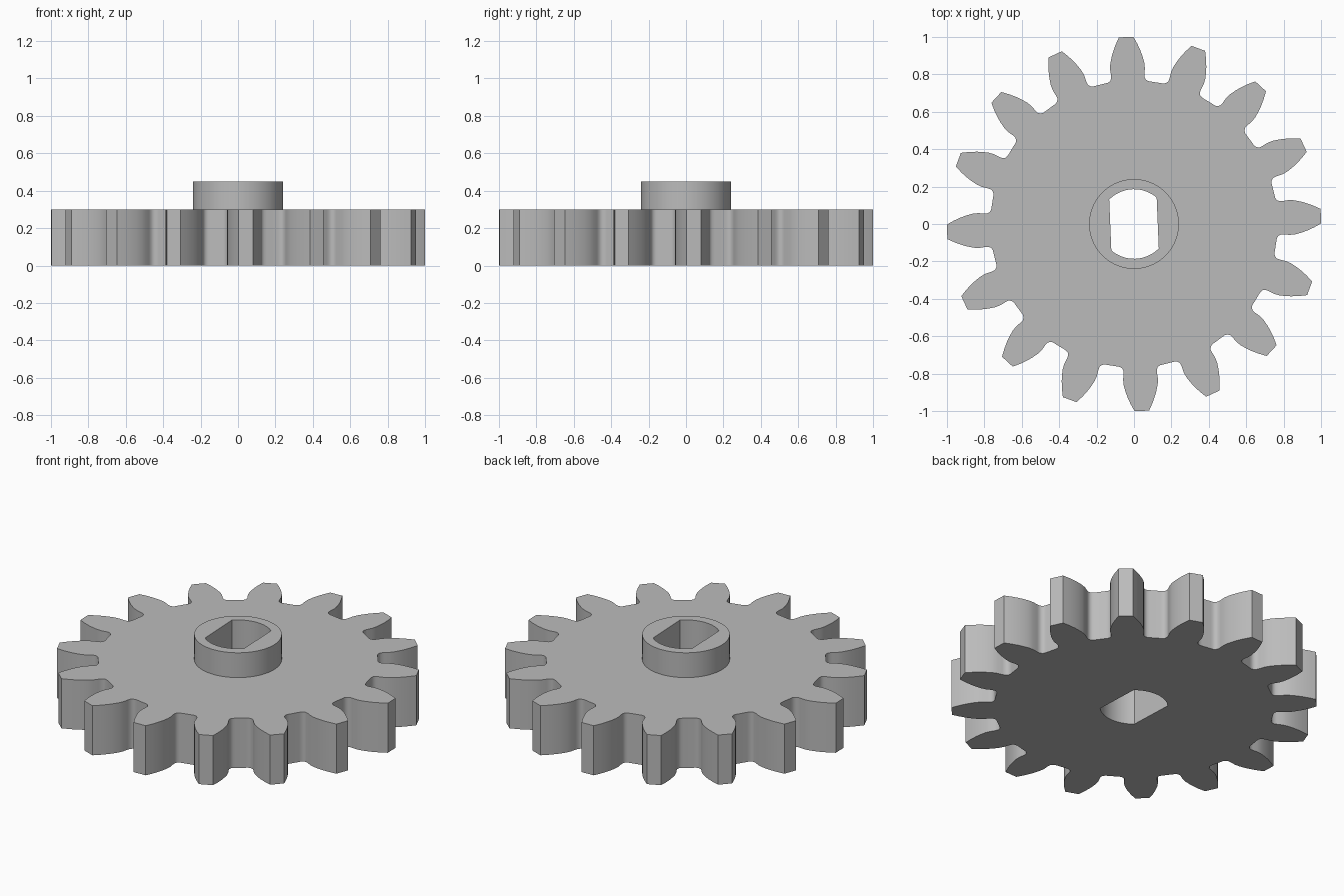
import bpy
import bmesh
from math import sin, cos, asin, pi, radians, tau
from mathutils import Vector, Matrix

TEETH = 16
TILT = radians(2.4)
PLATE_TOP, HUB_TOP = 0.30, 0.45
HUB_R, BORE_R, BORE_HALF = 0.24, 0.186, 0.127

# One flank of a tooth that points along +x: (distance from centre, half width)
FLANK = [(0.757, 0.122), (0.760, 0.108), (0.768, 0.096), (0.782, 0.089),
         (0.80, 0.0895), (0.83, 0.093), (0.86, 0.091), (0.89, 0.084),
         (0.92, 0.075), (0.96, 0.059), (1.0, 0.039)]

old = bpy.data.objects.get("Cube")
if old:
    bpy.data.objects.remove(old, do_unlink=True)


def turned(points, angle):
    rot = Matrix.Rotation(angle, 2)
    return [rot @ Vector(p) for p in points]


def tooth_outline():
    tooth = [(r, -w) for r, w in FLANK] + [(r, w) for r, w in reversed(FLANK)]
    return [p for i in range(TEETH) for p in turned(tooth, TILT + i * tau / TEETH)]


def circle(radius, n):
    return [(radius * cos(i * tau / n), radius * sin(i * tau / n)) for i in range(n)]


def double_flat_bore(n=16):
    # Two arcs joined by two parallel flats
    half = asin(BORE_HALF / BORE_R)
    arc = [pi / 2 - half + 2 * half * i / n for i in range(n + 1)]
    angles = arc + [a + pi for a in arc]
    return turned([(BORE_R * cos(a), BORE_R * sin(a)) for a in angles], TILT)


bm = bmesh.new()


def loop(points, z):
    verts = [bm.verts.new((p[0], p[1], z)) for p in points]
    edges = [bm.edges.new((v, verts[i - 1])) for i, v in enumerate(verts)]
    return verts, edges


def wall(low, high):
    a, b = low[0], high[0]
    for i in range(len(a)):
        bm.faces.new((a[i - 1], a[i], b[i], b[i - 1]))


def cap(outer, inner, up):
    bmesh.ops.triangle_fill(bm, edges=outer[1] + inner[1], use_beauty=True,
                            normal=(0, 0, up))


# Toothed rim, raised hub and the bore through both
teeth, hub, bore = tooth_outline(), circle(HUB_R, 72), double_flat_bore()
rim_low, rim_high = loop(teeth, 0), loop(teeth, PLATE_TOP)
hub_low, hub_high = loop(hub, PLATE_TOP), loop(hub, HUB_TOP)
bore_low, bore_high = loop(bore, 0), loop(bore, HUB_TOP)

wall(rim_low, rim_high)
wall(hub_low, hub_high)
wall(bore_low, bore_high)
cap(rim_low, bore_low, -1)
cap(rim_high, hub_low, 1)
cap(hub_high, bore_high, 1)
bmesh.ops.recalc_face_normals(bm, faces=bm.faces)

mesh = bpy.data.meshes.new("gear_wheel")
bm.to_mesh(mesh)
bm.free()
gear = bpy.data.objects.new("gear_wheel", mesh)
bpy.context.collection.objects.link(gear)

# Plain grey
grey = bpy.data.materials.new("grey")
grey.use_nodes = True
colour = (0.5, 0.5, 0.5, 1)
grey.diffuse_color = colour
grey.node_tree.nodes["Principled BSDF"].inputs["Base Color"].default_value = colour
mesh.materials.append(grey)

bpy.context.view_layer.objects.active = gear
gear.select_set(True)
bpy.ops.object.shade_smooth_by_angle(angle=radians(32))
